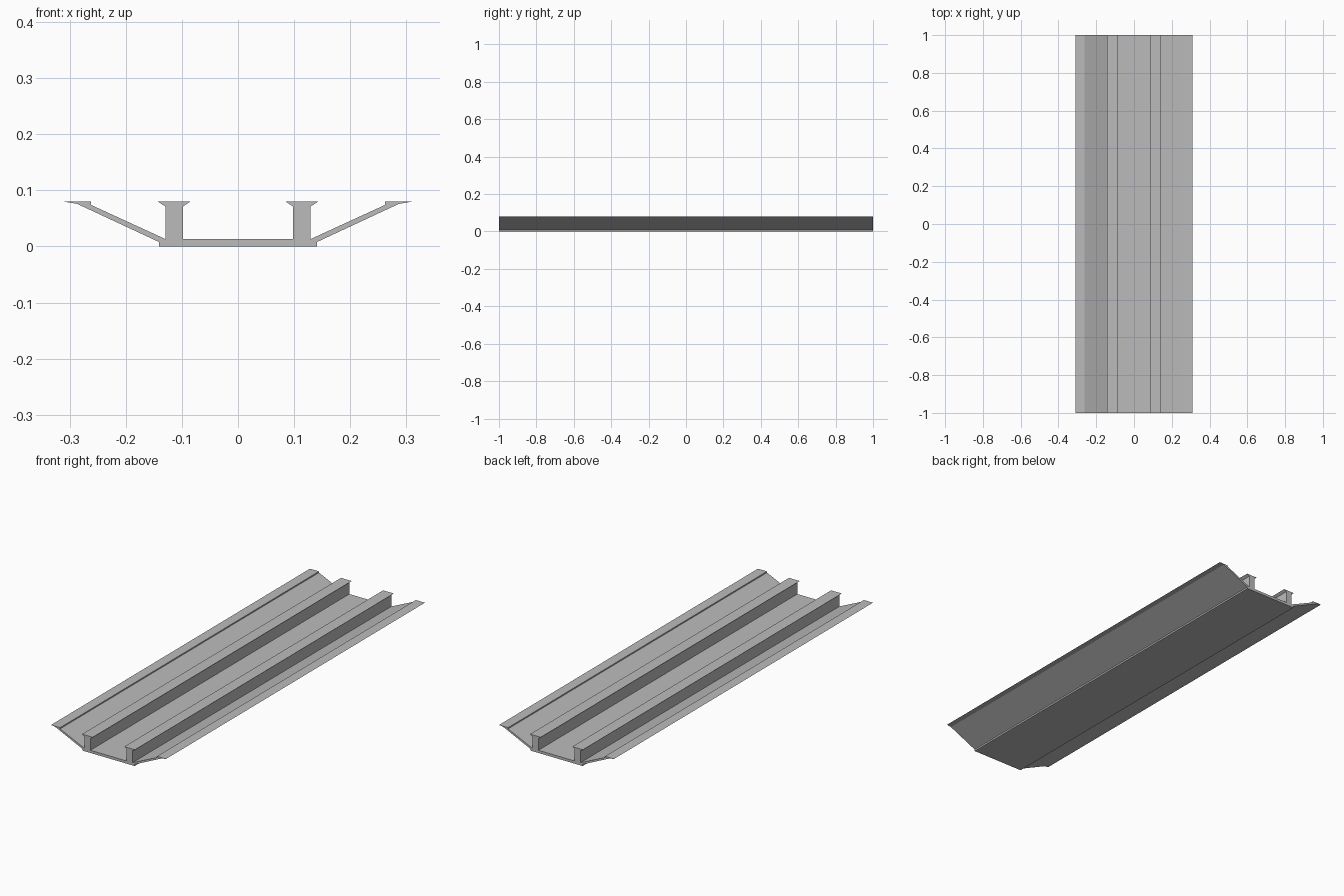
import bpy
import bmesh

cube = bpy.data.objects.get("Cube")
if cube:
    bpy.data.objects.remove(cube, do_unlink=True)

# Bare metal
metal = bpy.data.materials.new("plain_grey_metal")
metal.use_nodes = True
grey = (0.5, 0.5, 0.5, 1)
metal.diffuse_color = grey
metal.node_tree.nodes["Principled BSDF"].inputs["Base Color"].default_value = grey

# Half of the cross-section, from the bottom outer corner to the inner floor
half = [
    (0.141, 0), (0.141, 0.008),                                    # base edge
    (0.287, 0.076), (0.311, 0.08), (0.262, 0.08), (0.262, 0.074),  # wing and lip
    (0.129, 0.013), (0.129, 0.071), (0.143, 0.08),                 # rib outside
    (0.085, 0.08), (0.098, 0.071), (0.098, 0.013),                 # rib inside
]
outline = half + [(-x, z) for x, z in reversed(half)]

# Extrude the section along the length
bm = bmesh.new()
face = bm.faces.new([bm.verts.new((x, -1, z)) for x, z in outline])
extruded = bmesh.ops.extrude_face_region(bm, geom=[face], use_keep_orig=True)
moved = [v for v in extruded["geom"] if isinstance(v, bmesh.types.BMVert)]
bmesh.ops.translate(bm, verts=moved, vec=(0, 2, 0))
bmesh.ops.recalc_face_normals(bm, faces=bm.faces)

mesh = bpy.data.meshes.new("channel_extrusion")
bm.to_mesh(mesh)
bm.free()
mesh.materials.append(metal)
channel = bpy.data.objects.new("channel_extrusion", mesh)
bpy.context.collection.objects.link(channel)
